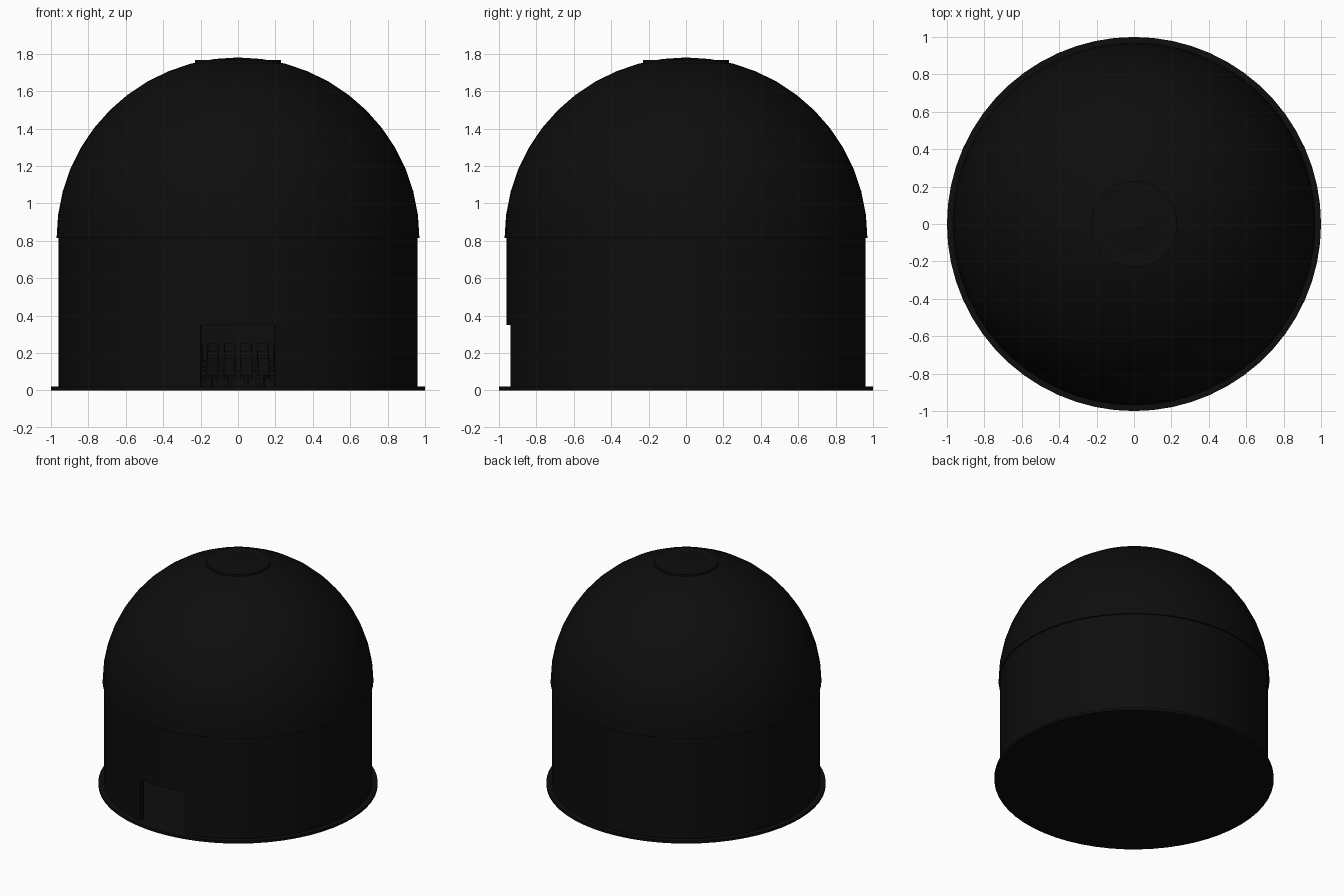
import bpy, bmesh, math
from mathutils import Matrix, Vector

if "Cube" in bpy.data.objects:
    bpy.data.objects.remove(bpy.data.objects["Cube"])

SEG = 60  # segments for a full turn


def material(name, value):
    m = bpy.data.materials.new(name)
    m.diffuse_color = (value, value, value, 1)
    m.use_nodes = True
    m.node_tree.nodes["Principled BSDF"].inputs["Base Color"].default_value = m.diffuse_color
    return m


BLACK = material("matte black", 0.004)


def finish(bm, name, smooth=True):
    bmesh.ops.remove_doubles(bm, verts=bm.verts, dist=1e-5)
    bmesh.ops.recalc_face_normals(bm, faces=bm.faces)
    me = bpy.data.meshes.new(name)
    bm.to_mesh(me)
    bm.free()
    ob = bpy.data.objects.new(name, me)
    bpy.context.collection.objects.link(ob)
    me.materials.append(BLACK)
    if smooth:
        bpy.ops.object.select_all(action='DESELECT')
        ob.select_set(True)
        bpy.context.view_layer.objects.active = ob
        bpy.ops.object.shade_smooth_by_angle(angle=math.radians(30))
    return ob


def lathe(name, profile, start=0, sweep=360):
    """Revolve a closed (r, z) profile; angles run from the front (-y) towards +x."""
    bm = bmesh.new()
    full = sweep == 360
    n = max(1, round(SEG * sweep / 360))
    rings = []
    for i in range(n if full else n + 1):
        a = math.radians(start + sweep * i / n)
        rings.append([bm.verts.new((r * math.sin(a), -r * math.cos(a), z)) for r, z in profile])
    k = len(profile)
    for i in range(n):
        p, q = rings[i], rings[(i + 1) % len(rings)]
        for j in range(k):
            m = (j + 1) % k
            if profile[j][0] < 1e-6 and profile[m][0] < 1e-6:
                continue
            loop = [p[j], p[m]]
            if profile[m][0] > 1e-6:
                loop.append(q[m])
            if profile[j][0] > 1e-6:
                loop.append(q[j])
            bm.faces.new(loop)
    if not full:
        bm.faces.new(rings[0])
        bm.faces.new(rings[-1])
    return finish(bm, name)


def box_ring(r0, r1, z0, z1):
    return [(r0, z0), (r1, z0), (r1, z1), (r0, z1)]


# Floor slab
lathe("floor_slab", [(0, 0), (1, 0), (1, 0.02), (0, 0.02)])

# Drum wall, leaving a doorway at the front
lathe("wall_upper", box_ring(0.92, 0.96, 0.35, 0.83))
lathe("wall_lower", box_ring(0.92, 0.96, 0.02, 0.35), 12, 336)

# Hollow dome shell with a short lip at its foot
ZC = 0.815
steps = [math.radians(7.5 * i) for i in range(13)]
outer = [(0.97 * math.cos(a) if a < 1.57 else 0, ZC + 0.965 * math.sin(a)) for a in steps]
inner = [(0.94 * math.cos(a) if a < 1.57 else 0, ZC + 0.935 * math.sin(a)) for a in reversed(steps)]
lathe("dome", outer + inner)

# Thin ring around the crown
lathe("crown_ring", box_ring(0.15, 0.23, 1.745, 1.766))

# Low rising tiers for the audience at the back of the hall
ROWS = [(0.44, 0.02), (0.60, 0.06), (0.76, 0.10)]
for i, (r, z) in enumerate(ROWS[1:]):
    lathe("tier_%d" % (i + 1), box_ring(r - 0.07, r + 0.09, 0.02, z), 90, 180)


def add_box(bm, mat, centre, size):
    bmesh.ops.create_cube(bm, size=1, matrix=mat @ Matrix.Translation(centre)
                          @ Matrix.Diagonal(Vector((*size, 1))))


# Seat rows facing the centre, with an aisle in the middle
for i, (r, z) in enumerate(ROWS):
    bm = bmesh.new()
    count = int(math.pi * r / 0.085)
    for j in range(count):
        a = math.radians(94 + 172 * j / (count - 1))
        if abs(math.pi - a) * r < 0.03:
            continue
        mat = Matrix.Rotation(a, 4, 'Z') @ Matrix.Translation((0, -r, z))
        add_box(bm, mat, (0, 0, 0.025), (0.02, 0.03, 0.05))
        add_box(bm, mat, (0, 0, 0.055), (0.06, 0.06, 0.015))
        add_box(bm, mat, (0, -0.03, 0.10), (0.06, 0.014, 0.10))
    finish(bm, "seat_row_%d" % (i + 1), smooth=False)
